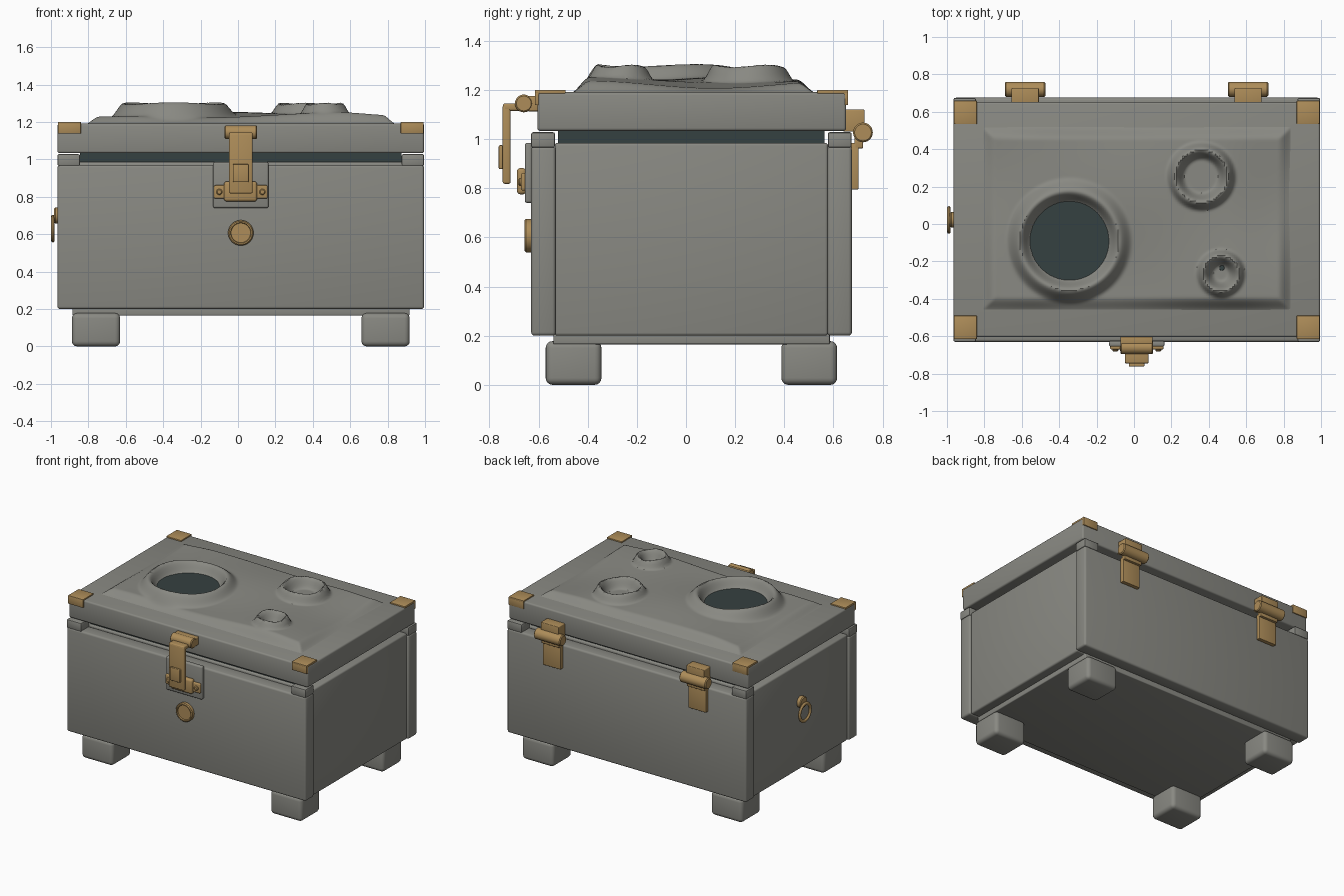
import bpy, bmesh, math
from mathutils import Vector

if "Cube" in bpy.data.objects:
    bpy.data.objects.remove(bpy.data.objects["Cube"])


def material(name, rgb):
    m = bpy.data.materials.new(name)
    m.diffuse_color = (*rgb, 1)
    m.use_nodes = True
    m.node_tree.nodes["Principled BSDF"].inputs["Base Color"].default_value = m.diffuse_color
    return m


GREY = material("stone grey", (0.25, 0.25, 0.225))
BRASS = material("brass", (0.42, 0.265, 0.10))
DARK = material("dark slate", (0.036, 0.052, 0.052))
CX, CY = 0.015, 0.022      # centre of the chest


def finish(name, bm, mat):
    me = bpy.data.meshes.new(name)
    bm.to_mesh(me)
    bm.free()
    me.materials.append(mat)
    ob = bpy.data.objects.new(name, me)
    bpy.context.collection.objects.link(ob)
    bpy.ops.object.select_all(action='DESELECT')
    ob.select_set(True)
    bpy.context.view_layer.objects.active = ob
    bpy.ops.object.shade_smooth_by_angle(angle=math.radians(40))
    return ob


def box(name, x, y, z, mat=GREY, bevel=0.0, segs=3):
    """Box from its (min, max) range on each axis, with rounded edges."""
    bm = bmesh.new()
    bmesh.ops.create_cube(bm, size=1)
    for v in bm.verts:
        v.co = Vector([r[0] + (c + 0.5) * (r[1] - r[0]) for c, r in zip(v.co, (x, y, z))])
    if bevel:
        bmesh.ops.bevel(bm, geom=bm.edges[:], offset=bevel, segments=segs,
                        profile=0.5, affect='EDGES')
    return finish(name, bm, mat)


def lathe(name, profile, centre, axis, mat, steps=40):
    """Spin (radius, height) points around an axis through the centre."""
    bm = bmesh.new()
    vs = [bm.verts.new((r, 0, h)) for r, h in profile]
    es = [bm.edges.new(p) for p in zip(vs, vs[1:])]
    bmesh.ops.spin(bm, geom=vs + es, cent=(0, 0, 0), axis=(0, 0, 1),
                   angle=math.tau, steps=steps)
    bmesh.ops.remove_doubles(bm, verts=bm.verts, dist=1e-5)
    bmesh.ops.recalc_face_normals(bm, faces=bm.faces)
    rot = Vector((0, 0, 1)).rotation_difference(Vector(axis))
    for v in bm.verts:
        v.co = rot @ v.co + Vector(centre)
    return finish(name, bm, mat)


def rod(name, r, length, centre, axis, mat=BRASS, b=0.006):
    h = length / 2
    return lathe(name, [(0, -h), (r - b, -h), (r, b - h), (r, h - b), (r - b, h), (0, h)],
                 centre, axis, mat)


# Chest body: front and back panels overlap the slightly inset sides
box("body_sides", (-0.952, 0.982), (-0.534, 0.578), (0.2, 0.985), GREY, 0.012)
box("front_panel", (-0.965, 0.995), (-0.63, -0.53), (0.2, 0.97), GREY, 0.014)
box("back_panel", (-0.965, 0.995), (0.575, 0.675), (0.2, 0.97), GREY, 0.014)
box("base_plate", (-0.885, 0.917), (-0.54, 0.585), (0.165, 0.215), GREY, 0.006)
box("dark_liner", (-0.845, 0.875), (-0.52, 0.563), (0.96, 1.04), DARK)

# Feet, corner posts and brass lid corners
for sx, side in ((-1, "left"), (1, "right")):
    for sy, end in ((-1, "front"), (1, "back")):
        def span(c, s, a, b):
            return tuple(sorted((c + s * a, c + s * b)))
        tag = f"{end}_{side}"
        box("foot_" + tag, span(CX, sx, 0.645, 0.903), span(CY, sy, 0.366, 0.593),
            (0, 0.178), GREY, 0.028, 4)
        box("corner_post_" + tag, span(CX, sx, 0.86, 0.98), span(CY, sy, 0.555, 0.652),
            (0.965, 1.028), GREY, 0.008, 2)
        box("corner_top_" + tag, span(CX, sx, 0.855, 0.978), span(CY, sy, 0.512, 0.637),
            (1.185, 1.2), BRASS, 0.003, 2)
        box("corner_flap_" + tag, span(CX, sx, 0.855, 0.978), span(CY, sy, 0.62, 0.637),
            (1.138, 1.198), BRASS, 0.003, 2)

# Lid slab
box("lid", (-0.965, 0.995), (-0.605, 0.652), (1.033, 1.191), GREY, 0.012)

# Cratered surface on the lid: x, y, rim radius, outer radius, floor radius, rim z, floor z
CRATERS = [(-0.345, -0.09, 0.265, 0.34, 0.20, 1.30, 1.225),
           (0.36, 0.255, 0.14, 0.19, 0.085, 1.298, 1.225),
           (0.465, -0.265, 0.095, 0.135, 0.035, 1.298, 1.215)]


def smooth(t):
    t = max(0.0, min(1.0, t))
    return t * t * (3 - 2 * t)


def terrain_height(x, y):
    z = 1.238 + 0.010 * math.sin(4 * x + 5 * y + 1) + 0.006 * math.sin(7 * y - 3 * x)
    z -= 0.015 * smooth((abs(x) - 0.5) / 0.3)
    edge = min(x + 0.82, 0.85 - x, y + 0.47, 0.53 - y)
    z = 1.186 + (z - 1.186) * smooth(edge / 0.085 + 0.05)
    for cx, cy, rim, outer, inner, top, floor in CRATERS:
        d = math.hypot(x - cx, y - cy)
        crest = top + 0.005 * math.sin(3 * math.atan2(y - cy, x - cx))
        if d >= rim:
            z += (crest - z) * smooth((outer - d) / (outer - rim))
        else:
            z = crest + (floor - crest) * smooth((rim - d) / (rim - inner))
    return z


bm = bmesh.new()
bmesh.ops.create_grid(bm, x_segments=150, y_segments=96, size=1)
for v in bm.verts:
    x, y = 0.015 + v.co.x * 0.835, 0.03 + v.co.y * 0.5
    v.co = (x, y, terrain_height(x, y))
finish("cratered_surface", bm, GREY)
rod("large_crater_floor", 0.225, 0.008, (-0.345, -0.09, 1.2275), (0, 0, 1), DARK, 0.001)
rod("small_crater_hole", 0.014, 0.008, (0.47, -0.235, 1.219), (0, 0, 1), DARK, 0.001)

# Front latch
box("latch_plate", (-0.133, 0.163), (-0.656, -0.625), (0.74, 0.985), GREY, 0.01)
box("latch_mount", (-0.072, 0.10), (-0.645, -0.60), (1.113, 1.175), BRASS, 0.006)
rod("latch_barrel", 0.036, 0.175, (CX, -0.66, 1.145), (1, 0, 0))
box("latch_arm", (-0.048, 0.078), (-0.745, -0.66), (1.115, 1.145), BRASS, 0.008)
box("latch_strap", (-0.048, 0.078), (-0.746, -0.714), (0.818, 1.14), BRASS, 0.008)
box("latch_thumb_tab", (-0.028, 0.056), (-0.762, -0.744), (0.878, 0.975), BRASS, 0.005)
box("catch_block", (-0.075, 0.102), (-0.688, -0.65), (0.775, 0.882), BRASS, 0.014)
box("catch_ears", (-0.128, 0.158), (-0.671, -0.65), (0.79, 0.862), BRASS, 0.008)
for sx in (-1, 1):
    rod("catch_rivet", 0.016, 0.02, (CX + sx * 0.115, -0.672, 0.826), (0, 1, 0), BRASS, 0.005)

# Round lock button with a raised rim
lathe("lock_button", [(0, 0), (0.068, 0), (0.068, 0.024), (0.062, 0.03), (0.055, 0.03),
                      (0.052, 0.022), (0, 0.022)], (CX, -0.627, 0.607), (0, -1, 0), BRASS)

# Back hinges
for hx in (-0.582, 0.61):
    box("hinge_upper_leaf", (hx - 0.073, hx + 0.073), (0.64, 0.727), (1.03, 1.12), BRASS, 0.005)
    rod("hinge_barrel", 0.04, 0.216, (hx, 0.72, 1.027), (1, 0, 0))
    box("hinge_knuckle", (hx - 0.073, hx + 0.073), (0.685, 0.72), (0.962, 1.02), BRASS, 0.004)
    box("hinge_lower_leaf", (hx - 0.073, hx + 0.073), (0.672, 0.702), (0.795, 0.985),
        BRASS, 0.004)

# Ring pull on the left side
rod("ring_mount", 0.042, 0.036, (-0.965, CY, 0.70), (1, 0, 0))
lathe("ring_pull", [(0.062 + 0.012 * math.cos(a), 0.010 * math.sin(a))
                    for a in [i * math.tau / 10 for i in range(11)]],
      (-0.99, CY, 0.63), (1, 0, 0), BRASS)
